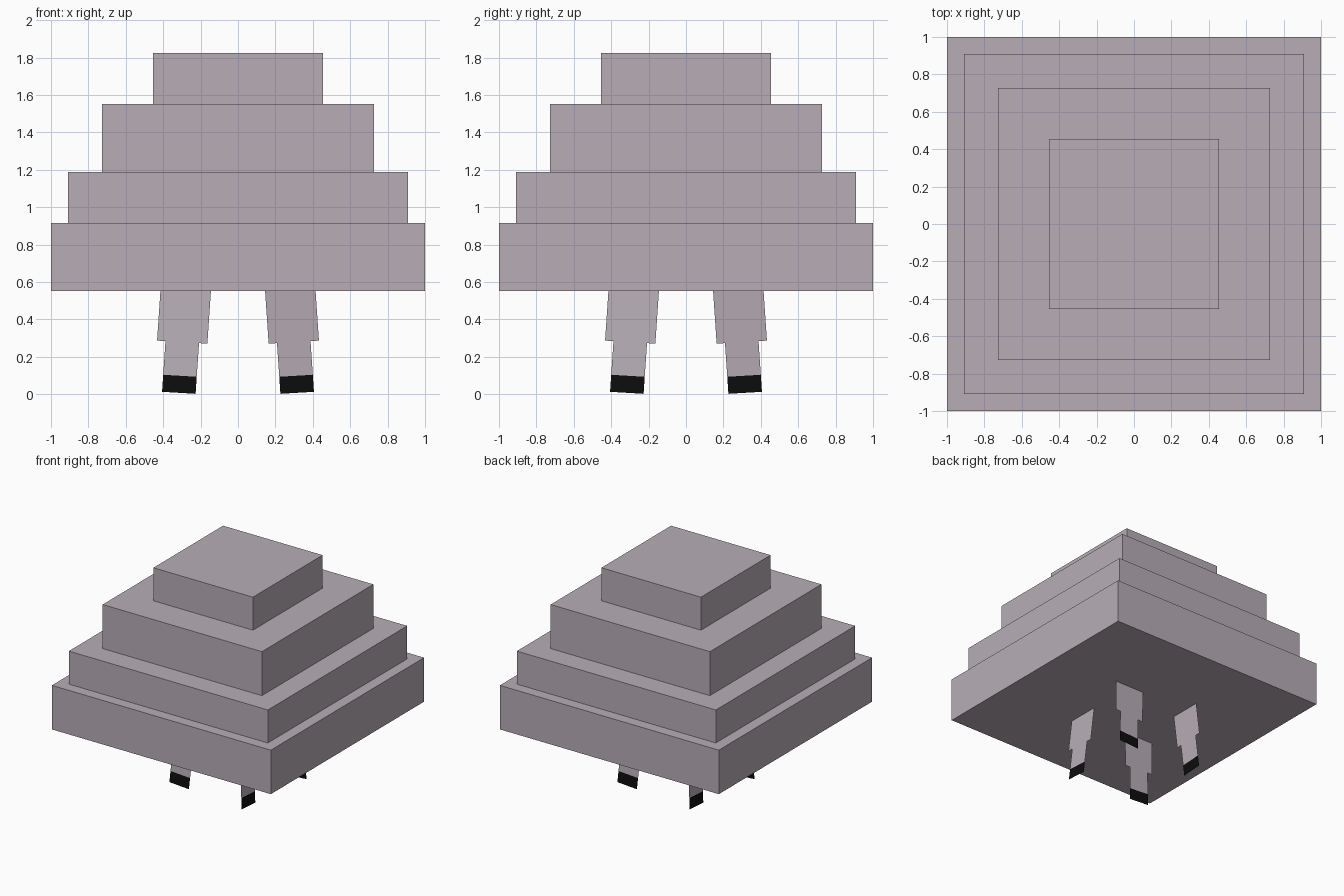
import bpy, bmesh
from math import radians
from mathutils import Matrix, Vector

cube = bpy.data.objects.get("Cube")
if cube:
    bpy.data.objects.remove(cube, do_unlink=True)


def material(name, rgb):
    m = bpy.data.materials.new(name)
    m.use_nodes = True
    col = (*rgb, 1)
    m.diffuse_color = col
    m.node_tree.nodes["Principled BSDF"].inputs["Base Color"].default_value = col
    return m


mauve = material("mauve_grey", (0.48, 0.42, 0.47))
black = material("black", (0.004, 0.004, 0.004))


def finish(name, bm, mats):
    mesh = bpy.data.meshes.new(name)
    bm.to_mesh(mesh)
    bm.free()
    for m in mats:
        mesh.materials.append(m)
    obj = bpy.data.objects.new(name, mesh)
    bpy.context.collection.objects.link(obj)
    return obj


# Stepped body: square tiers as (name, half width, height), stacked upward
UNIT = 1 / 11
z = 0.551
for name, half, height in (("base_tier", 11, 4), ("lower_tier", 10, 3),
                           ("upper_tier", 8, 4), ("top_tier", 5, 3)):
    half, height = half * UNIT, height * UNIT
    bm = bmesh.new()
    bmesh.ops.create_cube(bm, size=1, matrix=Matrix.Translation((0, 0, z + height / 2))
                          @ Matrix.Diagonal((2 * half, 2 * half, height, 1)))
    finish(name, bm, [mauve])
    z += height

# Legs: thin flat plates, stacked strips of (half width, top, bottom, material)
STRIPS = ((0.135, 0.58, 0.275, 0), (0.09, 0.275, 0.095, 0), (0.09, 0.095, 0.004, 1))
LEAN = 0.067    # outward splay per unit of height
TILT = 0.06     # slope of the strip ends


def leg(name, turn):
    bm = bmesh.new()
    for half, top, bottom, mat in STRIPS:
        corners = []
        for side, h in ((-1, top), (1, top), (1, bottom), (-1, bottom)):
            h += 0.004 - side * half * TILT
            splay = LEAN * (0.55 - h)
            centre = -0.28 - splay
            corners.append(bm.verts.new(Vector((centre + side * half, -0.28 - splay, h))))
        bm.faces.new(reversed(corners)).material_index = mat
    bmesh.ops.transform(bm, matrix=Matrix.Rotation(radians(turn), 4, "Z"), verts=bm.verts)
    finish(name, bm, [mauve, black])


for i, name in enumerate(("front_right_leg", "front_left_leg",
                          "back_left_leg", "back_right_leg")):
    leg(name, 90 * i)
